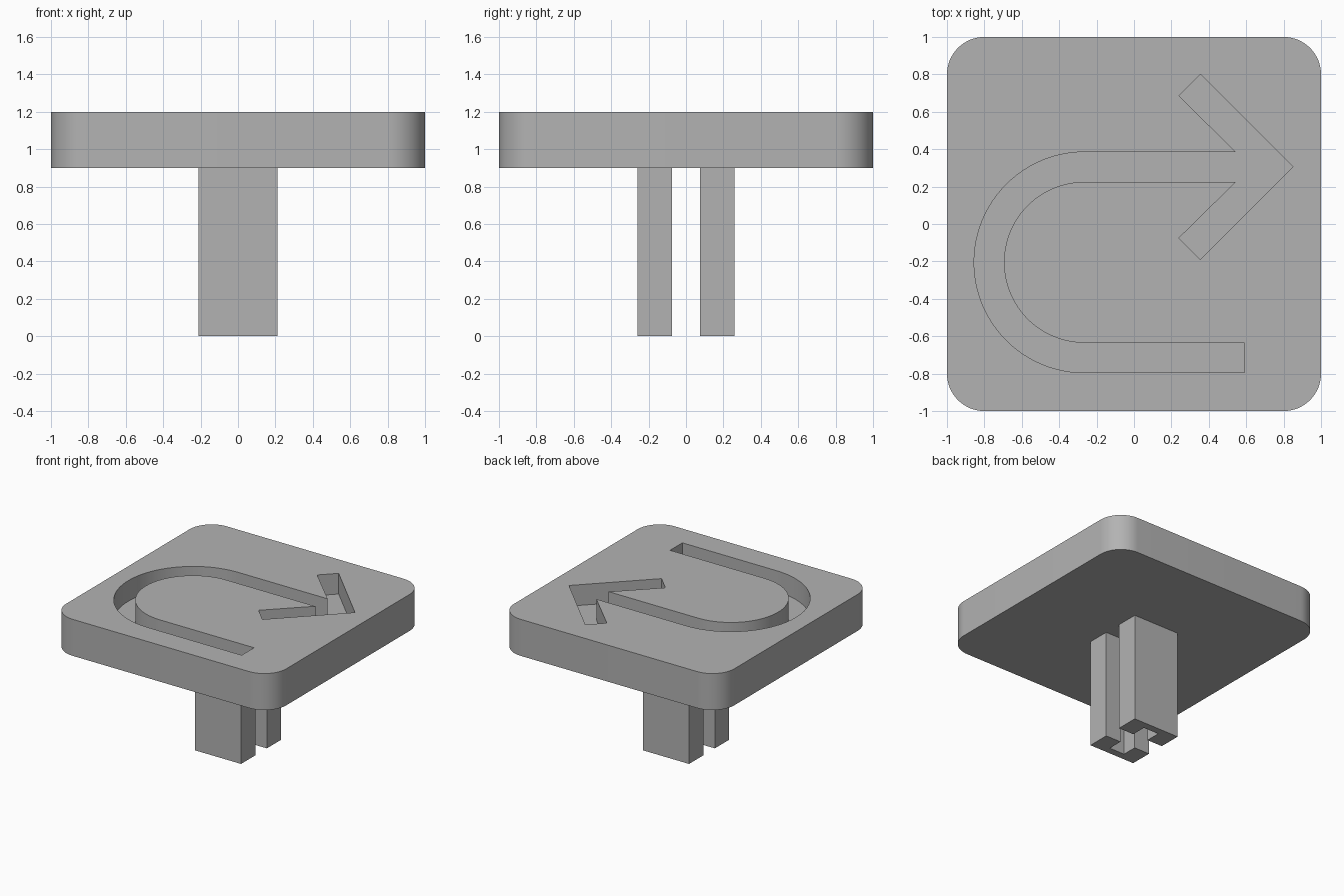
import bpy
import bmesh
from math import cos, sin, pi

default_cube = bpy.data.objects.get("Cube")
if default_cube:
    bpy.data.objects.remove(default_cube, do_unlink=True)

grey = bpy.data.materials.new("light_grey")
grey.use_nodes = True
grey.diffuse_color = (0.45, 0.45, 0.45, 1)
grey.node_tree.nodes["Principled BSDF"].inputs["Base Color"].default_value = grey.diffuse_color


def arc(cx, cy, radius, start, end, steps):
    """Points along a circular arc, angles in radians."""
    angles = [start + (end - start) * i / steps for i in range(steps + 1)]
    return [(cx + radius * cos(a), cy + radius * sin(a)) for a in angles]


def prism(name, outline, bottom, top):
    """Extrude a closed flat outline between two heights."""
    bm = bmesh.new()
    face = bm.faces.new([bm.verts.new((x, y, bottom)) for x, y in outline])
    extruded = bmesh.ops.extrude_face_region(bm, geom=[face])["geom"]
    verts = [v for v in extruded if isinstance(v, bmesh.types.BMVert)]
    bmesh.ops.translate(bm, verts=verts, vec=(0, 0, top - bottom))
    bmesh.ops.recalc_face_normals(bm, faces=bm.faces)
    mesh = bpy.data.meshes.new(name)
    bm.to_mesh(mesh)
    bm.free()
    mesh.materials.append(grey)
    obj = bpy.data.objects.new(name, mesh)
    bpy.context.collection.objects.link(obj)
    return obj


def activate(obj):
    bpy.ops.object.select_all(action="DESELECT")
    obj.select_set(True)
    bpy.context.view_layer.objects.active = obj


# Square cap plate with rounded corners
cap_outline = []
for i, (sx, sy) in enumerate([(1, 1), (-1, 1), (-1, -1), (1, -1)]):
    cap_outline += arc(0.8 * sx, 0.8 * sy, 0.2, i * pi / 2, (i + 1) * pi / 2, 16)
cap = prism("cap_plate", cap_outline, 0.9, 1.2)

# U-turn arrow pocket: arrowhead, outer bend, tail, inner bend
bend = (-0.265, -0.205)
arrow = [(0.545, 0.225), (0.24, -0.075), (0.355, -0.19), (0.85, 0.305),
         (0.355, 0.8), (0.24, 0.685), (0.545, 0.385)]
arrow += arc(*bend, 0.59, pi / 2, 3 * pi / 2, 48)
arrow += [(0.59, -0.795), (0.59, -0.635)]
arrow += arc(*bend, 0.43, 3 * pi / 2, pi / 2, 48)
cutter = prism("arrow_cutter", arrow, 1.03, 1.4)
cutter.hide_render = True

pocket = cap.modifiers.new("arrow_pocket", "BOOLEAN")
pocket.operation = "DIFFERENCE"
pocket.solver = "EXACT"
pocket.object = cutter
activate(cap)
bpy.ops.object.modifier_apply(modifier=pocket.name)
bpy.data.objects.remove(cutter, do_unlink=True)
activate(cap)
bpy.ops.object.shade_smooth_by_angle(angle=pi / 6)

# Two stem legs, each notched on its inner side
for name, side in (("front_stem_leg", -1), ("back_stem_leg", 1)):
    half = [(0.21, 0.26), (0.21, 0.075), (0.07, 0.075), (0.07, 0.2)]
    outline = half + [(-x, y) for x, y in reversed(half)]
    prism(name, [(x, side * y) for x, y in outline], 0, 0.9)
